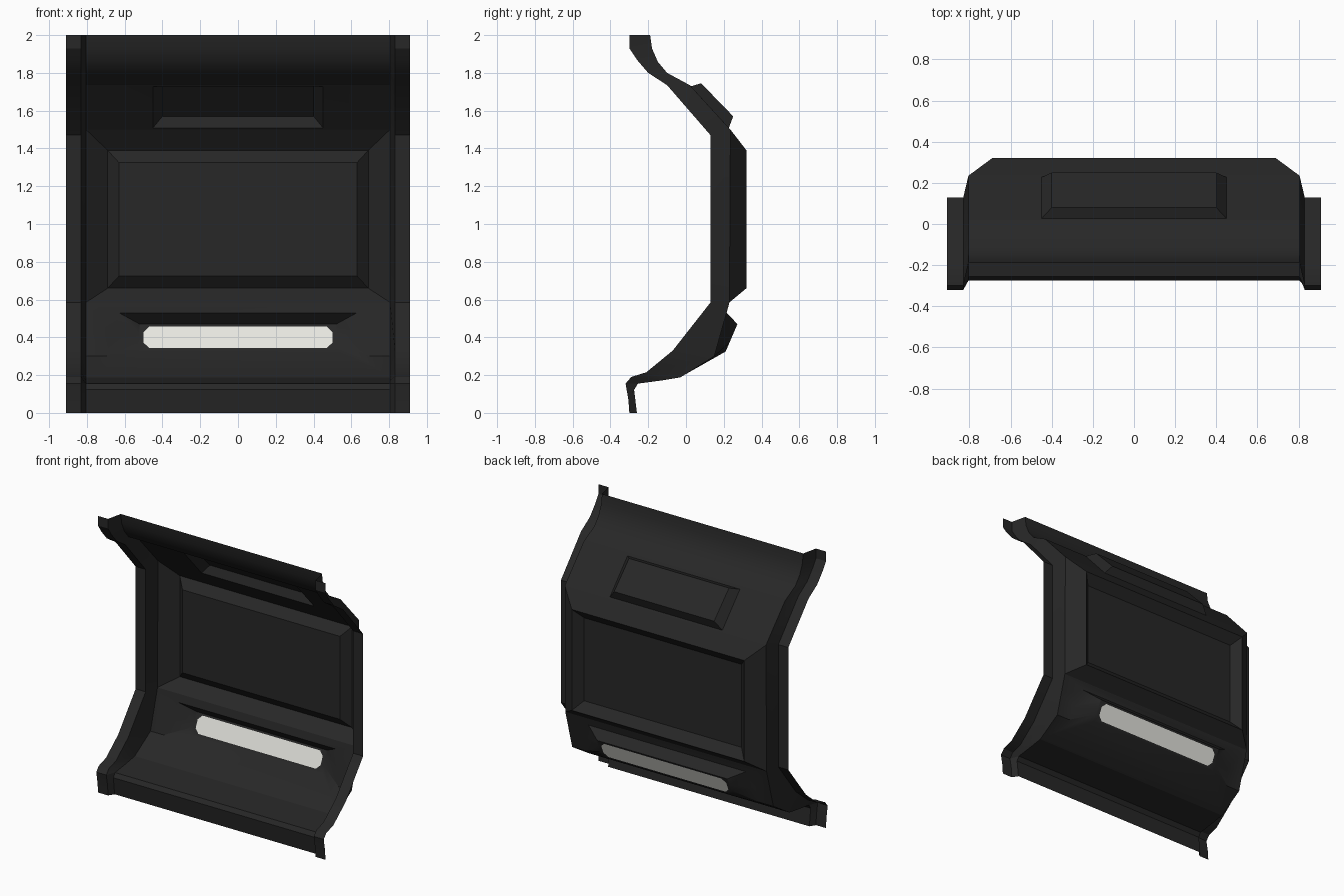
import bpy, bmesh, math

if "Cube" in bpy.data.objects:
    bpy.data.objects.remove(bpy.data.objects["Cube"])


def material(name, rgb):
    m = bpy.data.materials.new(name)
    m.diffuse_color = (*rgb, 1)
    m.use_nodes = True
    m.node_tree.nodes["Principled BSDF"].inputs["Base Color"].default_value = m.diffuse_color
    return m


DARK = material("charcoal", (0.02, 0.02, 0.02))
LIGHT = material("lamp_white", (0.8, 0.8, 0.75))

# Side profiles as (y, z), top to bottom: outer rail and recessed panel
RAIL = [(-.30, 2), (-.30, 1.93), (-.26, 1.87), (-.20, 1.80), (-.10, 1.735),
        (.13, 1.47), (.13, .585), (-.07, .33), (-.21, .215), (-.29, .19),
        (-.32, .155), (-.305, .07), (-.30, 0)]
PANEL = [(-.19, 2), (-.18, 1.93), (-.15, 1.86), (-.10, 1.80), (.02, 1.735),
         (.235, 1.50), (.23, .585), (.15, .30), (-.03, .188), (-.12, .173),
         (-.255, .155), (-.275, .125), (-.26, 0)]
PX = .805


def finish(name, bm, mat):
    bmesh.ops.remove_doubles(bm, verts=bm.verts, dist=1e-5)
    me = bpy.data.meshes.new(name)
    bm.to_mesh(me)
    bm.free()
    me.materials.append(mat)
    me.shade_smooth()
    me.set_sharp_from_angle(angle=math.radians(30))
    ob = bpy.data.objects.new(name, me)
    bpy.context.collection.objects.link(ob)
    return ob


def loft(name, columns):
    """Sheet through columns of (x, profile), left to right, facing front."""
    bm = bmesh.new()
    cols = [[bm.verts.new((x, y, z)) for y, z in prof] for x, prof in columns]
    for a, b in zip(cols, cols[1:]):
        for i in range(len(a) - 1):
            bm.faces.new((a[i], a[i + 1], b[i + 1], b[i]))
    return finish(name, bm, DARK)


def rings(name, loops, cap=True, mat=DARK):
    """Nested loops, each given by its right half (x, y, z) top to bottom."""
    bm = bmesh.new()
    rows = []
    for half in loops:
        pts = half + [(-x, y, z) for x, y, z in reversed(half)]
        rows.append([bm.verts.new(p) for p in pts])
    for a, b in zip(rows, rows[1:]):
        n = len(a)
        for i in range(n):
            j = (i + 1) % n
            bm.faces.new((a[j], a[i], b[i], b[j]))
    if cap:
        bm.faces.new(rows[-1][::-1])
    return finish(name, bm, mat)


# Side rails
loft("right_rail", [(PX, PANEL), (.83, RAIL), (.91, RAIL)])
loft("left_rail", [(-.91, RAIL), (-.83, RAIL), (-PX, PANEL)])

# Plain curved bands at top and bottom
loft("top_band", [(-PX, PANEL[:5]), (PX, PANEL[:5])])
loft("bottom_band", [(-PX, PANEL[8:]), (PX, PANEL[8:])])


def corner(i):
    return (PX, *PANEL[i])


# Upper slope with a pressed-out box
rings("upper_panel", [
    [corner(4), corner(5)],
    [(.45, .026, 1.729), (.45, .227, 1.509)],
    [(.40, .08, 1.745), (.40, .25, 1.57)]])

# Large middle panel with a raised centre
rings("middle_panel", [
    [corner(5), corner(6)],
    [(.69, .32, 1.39), (.69, .32, .66)],
    [(.63, .265, 1.325), (.63, .265, .725)]])


# Lower panel with lamp housing
def on_lamp(x, z):
    return (x, .21 + (z - .325) * .43, z)


slot = [on_lamp(.47, .457), on_lamp(.50, .428),
        on_lamp(.50, .372), on_lamp(.47, .343)]
rings("lamp_housing", [
    [corner(6), (PX, .19, .4425), corner(7), corner(8)],
    [(.63, .215, .53), (.67, .18, .407), (.70, .15, .30), (.78, 0, .206)],
    [on_lamp(.52, .47), on_lamp(.525, .42), on_lamp(.53, .37),
     on_lamp(.53, .325)],
    slot], cap=False)

# Lamp strip filling the slot
rings("lamp_strip", [slot], mat=LIGHT)
